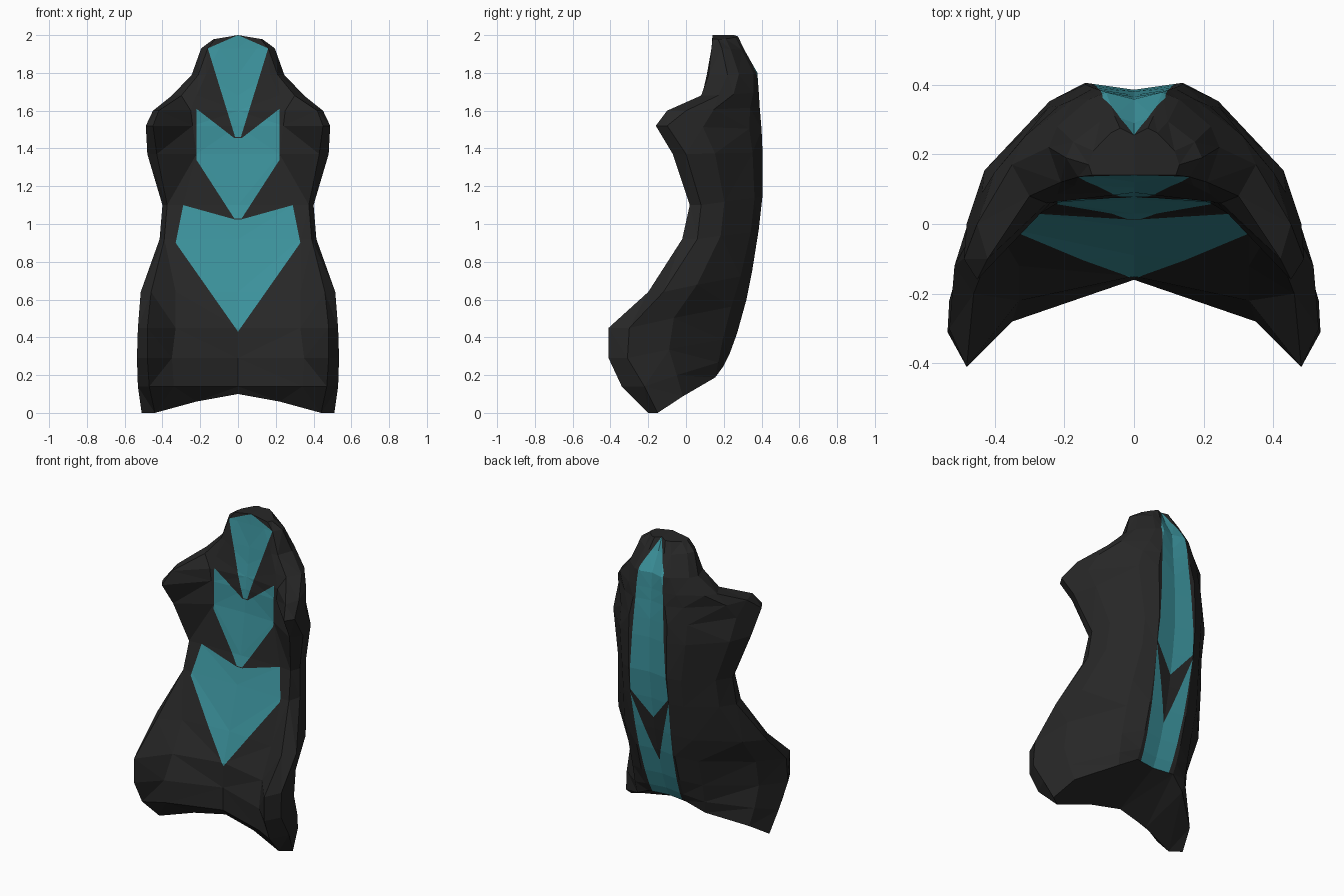
import bpy, bmesh
from mathutils import Vector

if "Cube" in bpy.data.objects:
    bpy.data.objects.remove(bpy.data.objects["Cube"])

def material(name, rgb):
    m = bpy.data.materials.new(name)
    m.diffuse_color = (*rgb, 1)
    m.use_nodes = True
    m.node_tree.nodes["Principled BSDF"].inputs["Base Color"].default_value = m.diffuse_color
    return m

# Cross-section parameters from bottom to top:
# bolster z, back z, centre y, inner x, inner y, bolster tip x, tip y, half width, side y, back y
SECTIONS = [
    (0.00, 0.25, -.13, .22, -.15, .44, -.20, .510, -.15, .20),
    (0.14, 0.31, -.16, .34, -.27, .47, -.34, .530, -.22, .23),
    (0.29, 0.42, -.16, .35, -.28, .48, -.41, .535, -.31, .27),
    (0.45, 0.60, -.15, .33, -.22, .48, -.41, .530, -.30, .32),
    (0.64, 0.75, -.09, .33, -.12, .46, -.20, .515, -.12, .35),
    (0.92, 0.97, -.01, .33, -.02, .39, -.02, .415, .06, .385),
    (1.10, 1.15, .03, .29, .03, .375, .02, .400, .08, .405),
    (1.37, 1.38, .07, .22, .06, .43, -.07, .480, .00, .405),
    (1.52, 1.50, .08, .24, .06, .45, -.16, .488, -.10, .40),
    (1.60, 1.62, .09, .25, .06, .42, -.10, .450, .00, .39),
    (1.68, 1.70, .105, .22, .085, .30, .08, .350, .17, .385),
    (1.79, 1.80, .12, .17, .11, .21, .12, .245, .22, .378),
    (1.93, 1.92, .135, .10, .135, .16, .135, .195, .19, .31),
    (2.00, 2.00, .14, .07, .14, .12, .14, .130, .17, .275),
]

def half_ring(s):
    zt, zb, yc, xi, yi, xt, yt, w, yw, yr = s
    xr = min(.14, .14 - (zb - 1.5) * .2)          # ridge beside the hollow spine
    lerp = lambda a, b, t: a + (b - a) * t
    pts = [(0, yc, max(.1, zt)), (xi, yi, max(.06, zt)), (xt, yt, zt), (w, yw, zt),
           (lerp(xr, w, .85), lerp(yr, yw, .62), lerp(zt, zb, .35)),
           (lerp(xr, w, .30), lerp(yr, yw, .13), lerp(zt, zb, .75)),
           (xr, yr, zb), (0, yr - .02, zb)]
    return [(x, y, min(z, 2 - .17 * x)) for x, y, z in pts]

# Inlay outlines on the right half, as (x, z)
FRONT = [
    [(0, 2), (.16, 1.93), (.015, 1.46), (0, 1.46)],
    [(0, 1.455), (.02, 1.455), (.22, 1.61), (.22, 1.34), (.02, 1.03), (0, 1.03)],
    [(0, 1.025), (.02, 1.025), (.29, 1.1), (.33, .9), (0, .43)],
]
BACK = [
    [(0, 2), (.09, 1.82), (.14, 1.0), (0, .83)],
    [(.14, .97), (.11, .25), (0, .25), (0, .52)],
]

def inside(x, z, poly):
    hit = False
    for (x1, z1), (x2, z2) in zip(poly, poly[1:] + poly[:1]):
        if (z1 > z) != (z2 > z) and x < (x2 - x1) * (z - z1) / (z2 - z1) + x1:
            hit = not hit
    return hit

# Right half of the seat shell
bm = bmesh.new()
rings = [[bm.verts.new(p) for p in half_ring(s)] for s in SECTIONS]
for lo, hi in zip(rings, rings[1:]):
    for i in range(7):
        bm.faces.new((lo[i], lo[i + 1], hi[i + 1], hi[i]))
for r in (rings[0], rings[-1]):                   # end caps
    for k in range(3):
        bm.faces.new((r[k], r[k + 1], r[6 - k], r[7 - k]))
bmesh.ops.triangulate(bm, faces=bm.faces[:])

# Cut the inlay outlines into the surface
for poly in FRONT + BACK:
    for (x1, z1), (x2, z2) in zip(poly, poly[1:] + poly[:1]):
        if x1 or x2:
            bmesh.ops.bisect_plane(bm, geom=bm.verts[:] + bm.edges[:] + bm.faces[:], dist=1e-5,
                                   plane_co=(x1, 0, z1),
                                   plane_no=Vector((z2 - z1, 0, x1 - x2)).normalized())

# Colour the inlays
for f in bm.faces:
    c = f.calc_center_median()
    polys = FRONT if c.y < .16 else BACK
    f.material_index = int(any(inside(c.x, c.z, p) for p in polys))

# Mirror to the left side
bmesh.ops.mirror(bm, geom=bm.verts[:] + bm.edges[:] + bm.faces[:], axis='X', merge_dist=1e-4)
bmesh.ops.remove_doubles(bm, verts=bm.verts[:], dist=1e-5)
bmesh.ops.recalc_face_normals(bm, faces=bm.faces[:])

mesh = bpy.data.meshes.new("seat_shell")
bm.to_mesh(mesh)
bm.free()
mesh.materials.append(material("black", (.02, .02, .02)))
mesh.materials.append(material("teal", (.045, .29, .335)))
bpy.context.collection.objects.link(bpy.data.objects.new("seat_shell", mesh))
